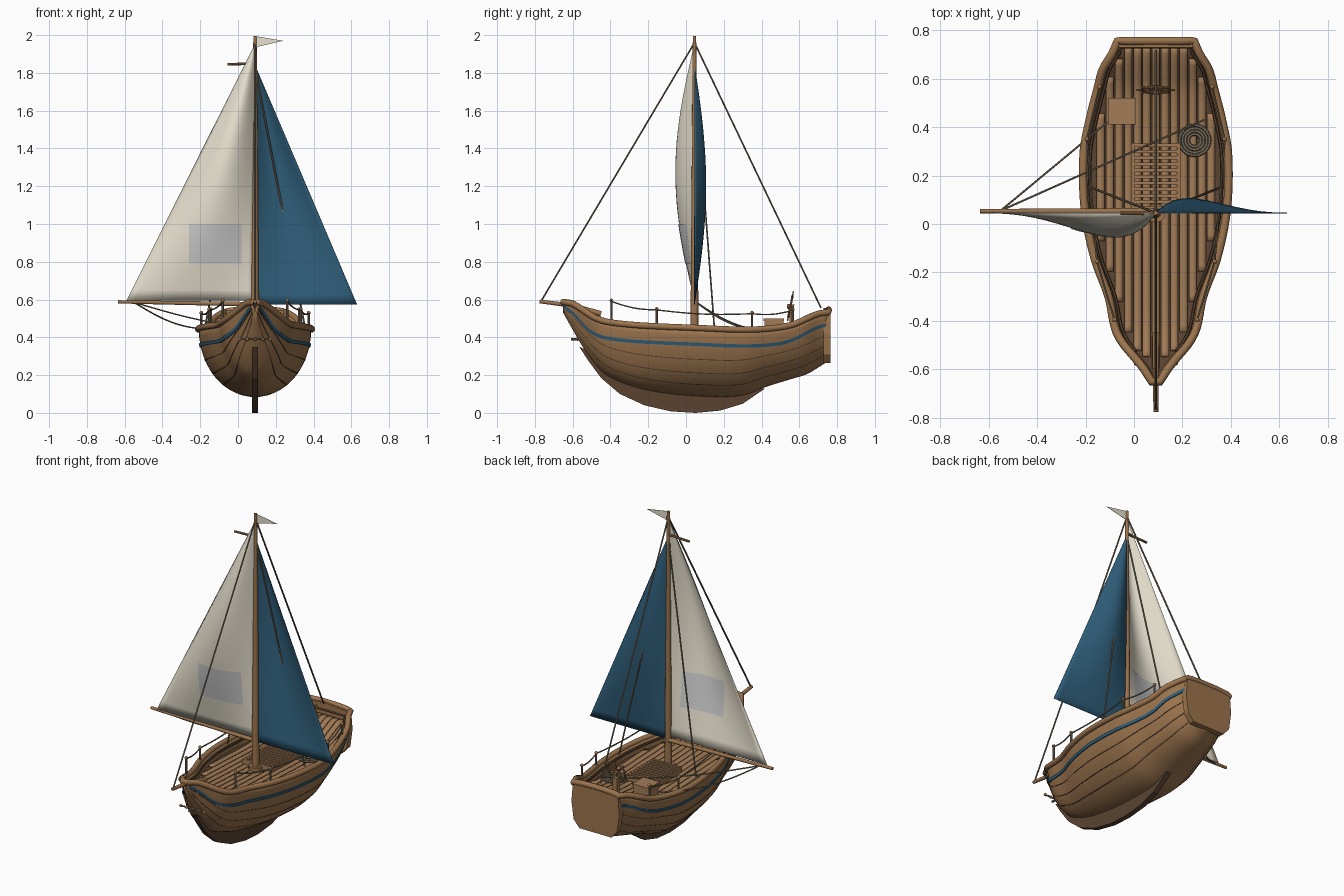
import bpy, bmesh, math
from mathutils import Vector

if "Cube" in bpy.data.objects:
    bpy.data.objects.remove(bpy.data.objects["Cube"])

CX, MY = 0.09, 0.045          # hull centre line, mast position
pi = math.pi

def mat(name, *rgb):
    m = bpy.data.materials.new(name)
    m.diffuse_color = (*rgb, 1)
    m.use_nodes = True
    m.node_tree.nodes["Principled BSDF"].inputs["Base Color"].default_value = m.diffuse_color
    return m
WOOD = mat("wood", .33, .175, .075)
DARK = mat("dark_wood", .10, .055, .03)
LIGHT = mat("light_wood", .36, .20, .095)
CREAM = mat("cream_canvas", .80, .75, .62)
BLUE = mat("blue", .028, .11, .19)
ROPE = mat("rope", .22, .18, .12)

def mesh(name, verts, faces, m, solid=0, smooth=True, offset=0):
    me = bpy.data.meshes.new(name)
    me.from_pydata([tuple(v) for v in verts], [], faces)
    ob = bpy.data.objects.new(name, me)
    bpy.context.collection.objects.link(ob)
    bm = bmesh.new(); bm.from_mesh(me)
    bmesh.ops.recalc_face_normals(bm, faces=bm.faces)
    bm.to_mesh(me); bm.free()
    if m: me.materials.append(m)
    if solid:
        s = ob.modifiers.new("thickness", 'SOLIDIFY')
        s.thickness, s.offset = solid, offset
    if smooth:
        bpy.ops.object.select_all(action='DESELECT')
        bpy.context.view_layer.objects.active = ob
        ob.select_set(True)
        bpy.ops.object.shade_smooth_by_angle(angle=math.radians(40))
    return ob

def grid(name, rows, m, **kw):
    n = len(rows[0])
    f = [(i*n+j, i*n+j+1, (i+1)*n+j+1, (i+1)*n+j) for i in range(len(rows)-1) for j in range(n-1)]
    return mesh(name, [p for r in rows for p in r], f, m, **kw)

def tube(name, pts, r, m, sides=8, r_end=None, closed=False):
    pts = [Vector(p) for p in pts]
    n, vs, fs = len(pts), [], []
    for i, p in enumerate(pts):
        a = pts[i-1] if (i or closed) else p
        b = pts[(i+1) % n] if (i < n-1 or closed) else p
        d = (b-a).normalized()
        u = d.cross(Vector((0, 0, 1)) if abs(d.z) < .9 else Vector((0, 1, 0))).normalized()
        v = d.cross(u)
        rr = r + ((r_end if r_end is not None else r)-r)*i/(n-1)
        vs += [p+rr*(u*math.cos(2*pi*k/sides)+v*math.sin(2*pi*k/sides)) for k in range(sides)]
    for i in range(n if closed else n-1):
        j = (i+1) % n
        fs += [(i*sides+k, i*sides+(k+1) % sides, j*sides+(k+1) % sides, j*sides+k) for k in range(sides)]
    if not closed:
        fs += [tuple(range(sides)), tuple(range((n-1)*sides, n*sides))]
    return mesh(name, vs, fs, m)

def box(name, c, s, m):
    x, y, z = (d/2 for d in s)
    vs = [(c[0]+i*x, c[1]+j*y, c[2]+k*z) for i in (-1, 1) for j in (-1, 1) for k in (-1, 1)]
    return mesh(name, vs, [(0, 1, 3, 2), (4, 5, 7, 6), (0, 1, 5, 4), (2, 3, 7, 6), (0, 2, 6, 4), (1, 3, 7, 5)], m, smooth=False)

def ball(name, c, r, m):
    rows = [[(c[0]+r*math.sin(a*pi/6)*math.cos(b*pi/5), c[1]+r*math.sin(a*pi/6)*math.sin(b*pi/5), c[2]+r*math.cos(a*pi/6))
             for b in range(11)] for a in range(7)]
    return grid(name, rows, m)

def ring(c, r, tilt=0, n=32):
    return [(c[0]+r*math.cos(2*pi*k/n), c[1]+r*math.sin(2*pi*k/n)*math.sin(tilt), c[2]+r*math.sin(2*pi*k/n)*math.cos(tilt)) for k in range(n)]

def sag(a, b, d, n=12):
    return [Vector(a).lerp(Vector(b), i/n)-Vector((0, 0, d*math.sin(pi*i/n))) for i in range(n+1)]

# Hull lines: y, half width, sheer height, bottom height
LINES = [(-.65, .015, .585, .53), (-.60, .045, .575, .44), (-.55, .085, .545, .355), (-.49, .135, .505, .27),
         (-.43, .165, .482, .205), (-.30, .192, .465, .145), (-.14, .25, .455, .108), (.06, .29, .447, .088),
         (.29, .295, .438, .09), (.43, .27, .443, .14), (.56, .237, .463, .18), (.64, .215, .497, .205), (.70, .178, .522, .24), (.755, .155, .53, .275)]

def line(y, c):
    y = min(max(y, LINES[0][0]), LINES[-1][0])
    i = max(k for k in range(len(LINES)-1) if LINES[k][0] <= y)
    P = [LINES[min(max(i+k, 0), len(LINES)-1)] for k in (-1, 0, 1, 2)]
    h = P[2][0]-P[1][0]; t = (y-P[1][0])/h
    m0 = (P[2][c]-P[0][c])/(P[2][0]-P[0][0])*h
    m1 = (P[3][c]-P[1][c])/(P[3][0]-P[1][0])*h
    return (2*t**3-3*t*t+1)*P[1][c]+(t**3-2*t*t+t)*m0+(3*t*t-2*t**3)*P[2][c]+(t**3-t*t)*m1
W = lambda y: line(y, 1)
TOP = lambda y: line(y, 2)
BOT = lambda y: line(y, 3)
DECK = lambda y: TOP(y)-.05

def skin(y, drop, out=0):
    """Half width of the hull a given drop below the sheer."""
    f = min(drop/(TOP(y)-BOT(y)), 1)
    return W(y)*math.sqrt(1-f*f)+out

def stations(a, b, n):
    return [a+(b-a)*i/n for i in range(n+1)]
YS = stations(-.65, .755, 56)

# Hull shell
grid("hull", [[(CX+W(y)*math.sin(a*pi/28), y, TOP(y)-(TOP(y)-BOT(y))*math.cos(a*pi/28)) for a in range(-14, 15)] for y in YS],
     WOOD, solid=.014, offset=-1)

# Plank seams and blue stripe on both sides
for s, side in ((1, "right"), (-1, "left")):
    def strip(name, drop, width, out, m):
        rows = []
        for y in stations(-.645, .75, 50):
            d0 = drop(y); d1 = d0+width
            rows.append([(CX+s*skin(y, d, o), y, TOP(y)-d) for d, o in ((d0, 0), (d0, out), (d1, out), (d1, 0))])
        grid(name, rows, m)
    strip("stripe_"+side, lambda y: min(.075, .012+.5*(y+.65)) if y < .5 else .075-.02*(y-.5)/.25, .018, .006, BLUE)
    for k, f in enumerate((.45, .65, .82)):
        strip(f"seam_{side}_{k}", lambda y: f*(TOP(y)-BOT(y)), .004, .002, DARK)

# Keel
KEEL = [(-.565, .35), (-.52, .28), (-.45, .185), (-.35, .10), (-.22, .04), (-.08, .008), (.05, 0), (.18, .012), (.30, .048),
        (.42, .13), (.3, .13), (0, .13), (-.3, .19), (-.5, .32)]
n = len(KEEL)
mesh("keel", [(CX+x, y, z) for x in (-.016, .016) for y, z in KEEL],
     [tuple(range(n)), tuple(range(n, 2*n))]+[(i, (i+1) % n, n+(i+1) % n, n+i) for i in range(n)], DARK, smooth=False)

# Gunwale rail running round the whole sheer
right = [(CX+W(y)+.003, y, TOP(y)+.003) for y in YS]
stern = [(CX+.155*math.cos(pi*k/8), .755, .535+.012*math.sin(pi*k/8)) for k in range(1, 8)]
tube("gunwale", right+stern+[(2*CX-x, y, z) for x, y, z in reversed(right)], .017, WOOD, 10, closed=True)
tube("inner_rail", [(CX+W(y)-.025, y, TOP(y)-.018) for y in YS[5:-1]]+[(CX-W(y)+.025, y, TOP(y)-.018) for y in reversed(YS[5:-1])], .007, DARK, 6)

# Transom board
prof = [(-.155, .54), (-.165, .42), (-.15, .31), (-.11, .265), (.11, .265), (.15, .31), (.165, .42), (.155, .54), (0, .555)]
n = len(prof)
mesh("transom", [(CX+x, y, z) for y in (.728, .764) for x, z in prof],
     [tuple(range(n)), tuple(range(n, 2*n))]+[(i, (i+1) % n, n+(i+1) % n, n+i) for i in range(n)], WOOD, smooth=False)

# Deck base and planks
grid("deck_base", [[(CX+k*max(W(y)-.01, .004), y, DECK(y)-.008) for k in (-1, 0, 1)] for y in YS[1:-1]], DARK)
for k in range(-7, 8):
    x0, x1 = k*.038-.016, k*.038+.016
    ys = [y for y in stations(-.62, .73, 54) if W(y)-.018 > max(abs(x0), abs(x1))]
    if len(ys) > 1:
        grid(f"deck_plank_{k+7}", [[(CX+x0, y, DECK(y)), (CX+x1, y, DECK(y))] for y in ys], LIGHT, solid=.01)

# Mast, boom, gaff peg, bowsprit, flag
tube("mast", [(CX, MY, .38), (CX, MY, 1.995)], .022, WOOD, 12, .009)
tube("mast_collar", [(CX, MY, .395), (CX, MY, .425)], .04, WOOD, 12)
tube("boom", [(CX, MY+.008, .575), (-.635, MY+.008, .588)], .013, WOOD, 10, .009)
tube("gaff_peg", [(CX, MY, 1.85), (-.055, MY, 1.845)], .007, WOOD)
tube("bowsprit", [(CX, -.45, .525), (CX, -.60, .568), (CX, -.775, .59)], .015, WOOD, 10, .01)
mesh("flag", [(CX, MY, 1.995), (.24, MY, 1.97), (CX, MY, 1.935)], [(0, 1, 2)], CREAM, solid=.002, smooth=False)

# Sails
def sail_y(u, v, depth):
    return MY+depth*math.sin(pi*u)*math.sin(pi*min(max(v, 0), 1))
def sail(name, x1, z0, z1, depth, m):
    rows = [[(CX+(x1-CX)*u/16*(1-v/24), sail_y(u/16, v/24, depth), z0+(z1-z0)*v/24) for u in range(17)] for v in range(25)]
    grid(name, rows, m, solid=.003)
sail("main_sail", -.59, .595, 1.95, -.10, CREAM)
sail("blue_sail", .63, .575, 1.84, .06, BLUE)

# Patch sewn on both faces of the main sail
for off, nm in ((-.005, "front"), (.005, "back")):
    rows = []
    for z in stations(.79, 1.0, 8):
        v = (z-.595)/1.355
        rows.append([(x, sail_y((CX-x)/(.68*(1-v)), v, -.10)+off, z) for x in stations(-.26, .018, 8)])
    grid("sail_patch_"+nm, rows, None)

# Standing rigging and boom sheets
head = (CX, MY, 1.96)
tube("forestay", [head, (CX, -.765, .595)], .005, ROPE, 6)
tube("backstay", [head, (CX, .715, .555)], .005, ROPE, 6)
for s, side in ((1, "right"), (-1, "left")):
    tube("shroud_"+side, [(CX, MY, 1.83), (CX+s*.265, .15, .45)], .005, ROPE, 6)
tube("sheet_left", sag((-.55, .055, .585), (-.11, .42, .44), .04), .004, ROPE, 6)
tube("sheet_right", sag((-.55, .055, .585), (.29, .43, .43), .03), .004, ROPE, 6)

# Stanchions with knobs and lifelines
for s, side in ((1, "right"), (-1, "left")):
    tops = []
    for k, (y, z) in enumerate(((-.395, .595), (-.155, .55), (.35, .53), (.565, .548))):
        x = CX+s*(W(y)-.003)
        tube(f"stanchion_{side}_{k}", [(x, y, TOP(y)), (x, y, z)], .006, ROPE)
        ball(f"knob_{side}_{k}", (x, y, z), .01, WOOD)
        tops.append((x, y, z-.005))
    for k in range(3):
        tube(f"lifeline_{side}_{k}", sag(tops[k], tops[k+1], .012), .004, ROPE, 6)

# Steering wheel on its pedestal
wc, tilt = (CX, .553, .565), .2
box("wheel_pedestal", (CX, .56, .47), (.03, .025, .13), WOOD)
tube("wheel_rim", ring(wc, .058, tilt), .006, WOOD, 8, closed=True)
tube("wheel_hub", [(CX, .535, .565), (CX, .572, .56)], .013, WOOD)
for k in range(4):
    a = k*pi/4
    d = Vector((math.cos(a), math.sin(a)*math.sin(tilt), math.sin(a)*math.cos(tilt)))*.08
    tube(f"wheel_spoke_{k}", [Vector(wc)-d, Vector(wc)+d], .004, WOOD, 6)

# Crate, hatch grating and rope coil
box("crate", (-.05, .465, .437), (.105, .10, .10), LIGHT)
box("crate_lid", (-.05, .465, .494), (.115, .11, .014), LIGHT)
for x in (-.005, .185):
    box("hatch_side", (x, .195, .41), (.014, .28, .045), WOOD)
for k in range(11):
    box(f"hatch_slat_{k}", (CX, .065+k*.026, .42), (.19, .014, .03), LIGHT)
for k in range(4):
    tube(f"rope_coil_{k}", ring((.25, .345, .402+.004*(k % 2)), .026+.012*k, pi/2), .007, ROPE, 6, closed=True)

# Bow anchor
tube("anchor_shank", [(CX, -.50, .39), (CX, -.61, .39)], .007, ROPE)
tube("anchor_stock", [(CX-.085, -.575, .39), (CX+.085, -.575, .39)], .005, ROPE)
for k in range(-2, 3):
    ball(f"anchor_bead_{k+2}", (CX+k*.041, -.575, .39), .009, WOOD)
